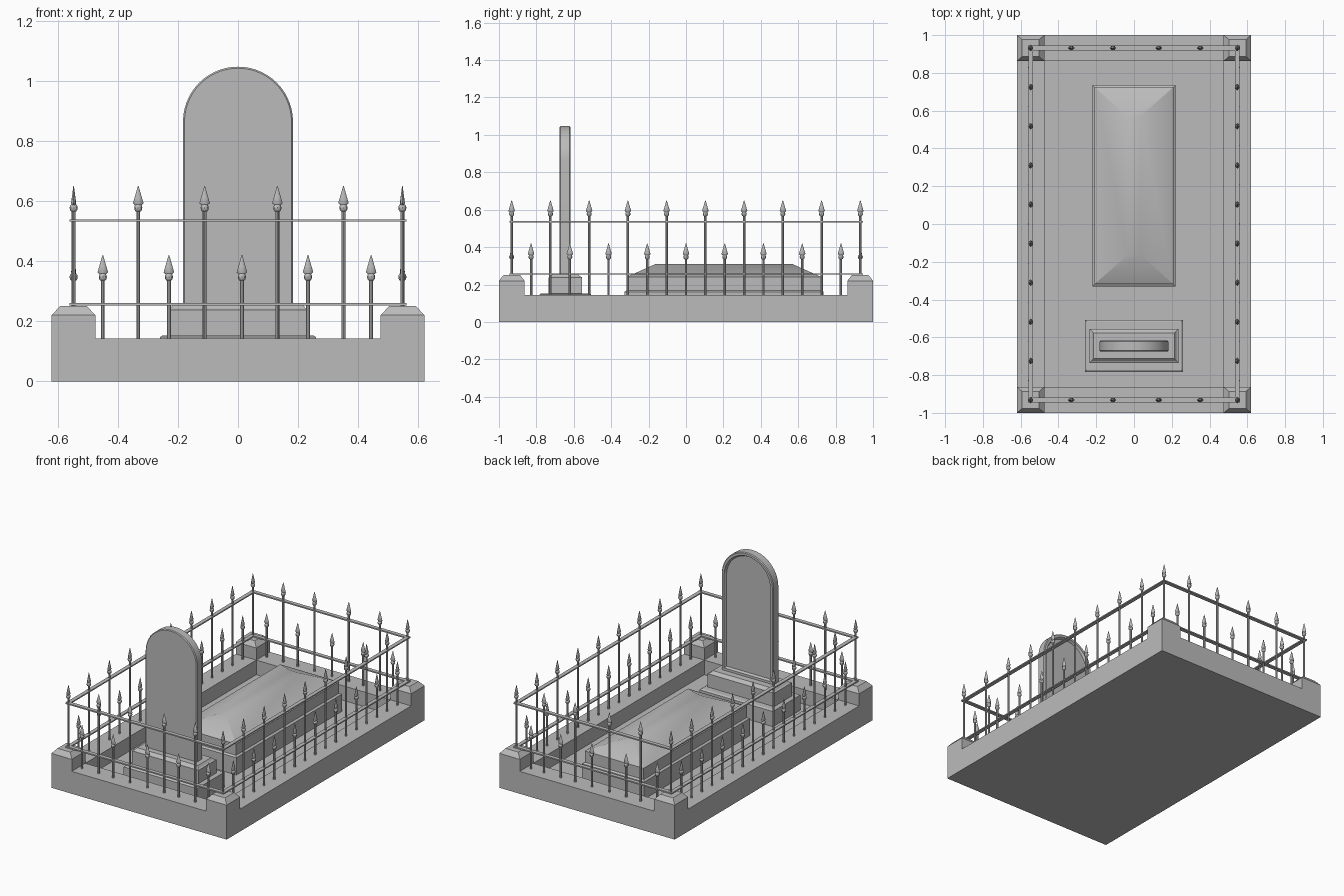
import bpy, bmesh, math
from mathutils import Vector

if "Cube" in bpy.data.objects:
    bpy.data.objects.remove(bpy.data.objects["Cube"], do_unlink=True)

stone = bpy.data.materials.new("grey_stone")
stone.use_nodes = True
GREY = (0.5, 0.5, 0.5, 1)
stone.diffuse_color = GREY
stone.node_tree.nodes["Principled BSDF"].inputs["Base Color"].default_value = GREY

FLOOR, CURB = 0.05, 0.143
FX, FY = 0.547, 0.932          # fence lines


def finish(name, bm, smooth=None):
    bmesh.ops.recalc_face_normals(bm, faces=bm.faces)
    mesh = bpy.data.meshes.new(name)
    bm.to_mesh(mesh)
    bm.free()
    mesh.materials.append(stone)
    obj = bpy.data.objects.new(name, mesh)
    bpy.context.collection.objects.link(obj)
    if smooth:
        bpy.ops.object.select_all(action='DESELECT')
        obj.select_set(True)
        bpy.context.view_layer.objects.active = obj
        bpy.ops.object.shade_smooth_by_angle(angle=math.radians(smooth))
    return obj


def loft(bm, rings):
    """Skin a stack of equal-length point rings and cap both ends."""
    rows = [[bm.verts.new(p) for p in ring] for ring in rings]
    n = len(rows[0])
    for a, b in zip(rows, rows[1:]):
        for i in range(n):
            j = (i + 1) % n
            bm.faces.new((a[i], a[j], b[j], b[i]))
    bm.faces.new(rows[0][::-1])
    bm.faces.new(rows[-1])


def rect(cx, cy, hx, hy, z):
    return [(cx + sx * hx, cy + sy * hy, z)
            for sx, sy in ((-1, -1), (1, -1), (1, 1), (-1, 1))]


def stack(bm, cx, cy, levels):
    """Rectangular stepped block; levels are (half x, half y, z)."""
    loft(bm, [rect(cx, cy, hx, hy, z) for hx, hy, z in levels])


# Curb: a solid tray with a sunken floor
bm = bmesh.new()
rings = [rect(0, 0, 0.62, 1, 0), rect(0, 0, 0.62, 1, CURB),
         rect(0, 0, 0.475, 0.863, CURB), rect(0, 0, 0.475, 0.863, FLOOR)]
loft(bm, rings)
finish("curb", bm)

# Corner posts with chamfered caps
bm = bmesh.new()
for sx in (-1, 1):
    for sy in (-1, 1):
        stack(bm, sx * 0.5475, sy * 0.9315,
              [(0.0725, 0.0685, CURB - 0.01), (0.0725, 0.0685, 0.22), (0.045, 0.045, 0.25)])
finish("corner_posts", bm)

# Grave slab: footing, body, and hipped lid
bm = bmesh.new()
stack(bm, 0, 0.203, [(0.22, 0.533, FLOOR), (0.22, 0.533, 0.16), (0.208, 0.521, 0.168),
                     (0.208, 0.521, 0.24), (0.033, 0.365, 0.31)])
finish("grave_slab", bm, 30)

# Headstone footing and plinth
bm = bmesh.new()
stack(bm, 0, -0.645, [(0.26, 0.138, FLOOR), (0.26, 0.138, 0.147), (0.25, 0.128, 0.153)])
finish("headstone_footing", bm)
bm = bmesh.new()
stack(bm, 0, -0.645, [(0.235, 0.09, 0.15), (0.235, 0.09, 0.238), (0.225, 0.08, 0.243),
                      (0.215, 0.068, 0.255)])
finish("headstone_plinth", bm)


# Headstone: arched outline, chamfered front, moulded panel on the rear
def arch(inset, y, base=0.25):
    r = 0.183 - inset
    pts = [(-r, y, base + inset), (r, y, base + inset)]
    steps = 28
    for i in range(steps + 1):
        a = math.pi * i / steps
        pts.append((r * math.cos(a), y, 0.864 + r * math.sin(a)))
    return pts


bm = bmesh.new()
loft(bm, [arch(0.005, -0.676), arch(0, -0.671), arch(0, -0.623), arch(0.005, -0.618),
          arch(0.02, -0.618), arch(0.028, -0.632)])
finish("headstone", bm, 30)

# Fence rails: flat bars on all four sides at two heights
bm = bmesh.new()
for z in (0.256, 0.535):
    for s in (-1, 1):
        stack(bm, 0, s * FY, [(0.56, 0.0125, z - 0.004), (0.56, 0.0125, z + 0.004)])
        stack(bm, s * FX, 0, [(0.0125, 0.945, z - 0.0037), (0.0125, 0.945, z + 0.0037)])
finish("fence_rails", bm)


# Fence spears: round shaft, collar and flattened spearhead
def spear(bm, x, y, bottom, tip, along_x):
    def ring(n, w, t, z):
        hx, hy = (w, t) if along_x else (t, w)
        return [(x + hx * math.cos(math.tau * i / n),
                 y + hy * math.sin(math.tau * i / n), z) for i in range(n)]
    neck = tip - 0.085
    loft(bm, [ring(8, 0.0065, 0.0065, z) for z in (bottom, neck + 0.01)])
    collar = []
    for i in range(7):
        a = math.pi * i / 6
        r = 0.004 + 0.0095 * math.sin(a)
        collar.append(ring(8, r, r, neck + 0.012 - 0.013 * math.cos(a)))
    loft(bm, collar)
    loft(bm, [ring(8, 0.007, 0.005, neck + 0.018), ring(8, 0.0175, 0.0085, neck + 0.028),
              ring(8, 0.012, 0.006, neck + 0.047), ring(8, 0.001, 0.001, tip)])


TALL, SHORT = 0.65, 0.42
bm = bmesh.new()
for s in (-1, 1):
    # End rows
    for x in (-0.332, -0.111, 0.131, 0.351):
        spear(bm, x, s * FY, CURB, TALL, True)
    for x in (-0.45, -0.23, 0.013, 0.233, 0.443):
        spear(bm, x, s * FY, CURB, SHORT, True)
    # Side rows, including the corners
    for i in range(10):
        y = -FY + i * 2 * FY / 9
        spear(bm, s * FX, y, 0.245 if i in (0, 9) else CURB, TALL, False)
        if i < 9:
            spear(bm, s * FX, y + FY / 9, CURB, SHORT, False)
finish("fence_spears", bm, 40)
